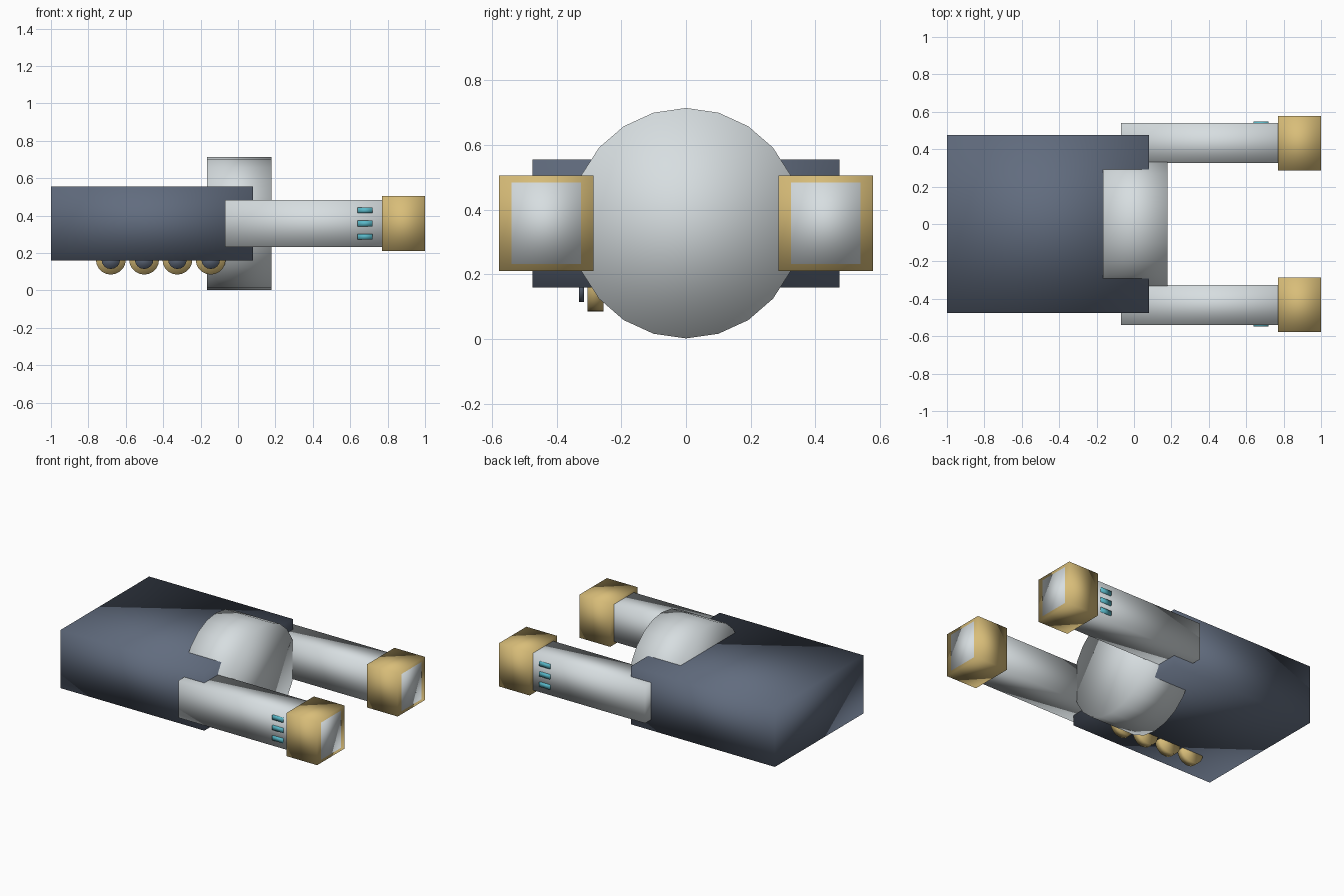
import bpy
import bmesh
from math import pi
from mathutils import Matrix, Vector

cube = bpy.data.objects.get("Cube")
if cube:
    bpy.data.objects.remove(cube, do_unlink=True)


def material(name, rgb):
    mat = bpy.data.materials.new(name)
    mat.use_nodes = True
    mat.diffuse_color = (*rgb, 1)
    mat.node_tree.nodes["Principled BSDF"].inputs["Base Color"].default_value = (*rgb, 1)
    return mat


slate = material("slate blue", (0.12, 0.15, 0.21))
pale = material("pale grey", (0.68, 0.73, 0.75))
gold = material("warm gold", (0.69, 0.51, 0.19))
cyan = material("cyan glow", (0.10, 0.48, 0.58))


def finish(name, bm, mat):
    """Turn a bmesh into a fully smooth shaded object."""
    for face in bm.faces:
        face.smooth = True
    mesh = bpy.data.meshes.new(name)
    bm.to_mesh(mesh)
    bm.free()
    mesh.materials.append(mat)
    obj = bpy.data.objects.new(name, mesh)
    bpy.context.collection.objects.link(obj)
    return obj


def box(name, low, high, mat):
    low, high = Vector(low), Vector(high)
    bm = bmesh.new()
    bmesh.ops.create_cube(bm, size=1, matrix=Matrix.Translation((low + high) / 2)
                          @ Matrix.Diagonal((*(high - low), 1)))
    return finish(name, bm, mat)


def cylinder(name, center, radius, depth, sides, turn, mat):
    bm = bmesh.new()
    bmesh.ops.create_cone(bm, cap_ends=True, segments=sides, radius1=radius,
                          radius2=radius, depth=depth,
                          matrix=Matrix.Translation(center) @ turn)
    return finish(name, bm, mat)


along_x = Matrix.Rotation(pi / 2, 4, 'Y') @ Matrix.Rotation(pi / 2, 4, 'Z')
along_y = Matrix.Rotation(pi / 2, 4, 'X')
MID = 0.358

# Main hull and the large drum through its open end
box("hull", (-1, -0.475, 0.16), (0.08, 0.475, 0.555), slate)
cylinder("drum", (0.0075, 0, MID), 0.356, 0.345, 22, along_x, pale)

# Paired arms with gold end collars and side vents
for label, side in (("left", 1), ("right", -1)):
    def slab(name, x0, x1, y, half_y, z, half_z, mat):
        box(f"{label}_{name}", (x0, side * y - half_y, z - half_z),
            (x1, side * y + half_y, z + half_z), mat)

    slab("arm", -0.07, 1, 0.432, 0.107, MID, 0.126, pale)
    slab("collar", 0.77, 0.999, 0.432, 0.146, MID, 0.147, gold)
    for row in (-1, 0, 1):
        slab(f"vent_{row + 2}", 0.64, 0.72, 0.537, 0.011, MID + row * 0.07, 0.015, cyan)

# Row of round thrusters under the front edge
for i in range(4):
    x = -0.68 + i * 0.178
    cylinder(f"thruster_{i + 1}", (x, -0.28, 0.165), 0.08, 0.05, 20, along_y, gold)
    cylinder(f"thruster_cap_{i + 1}", (x, -0.323, 0.165), 0.05, 0.016, 16, along_y, slate)
